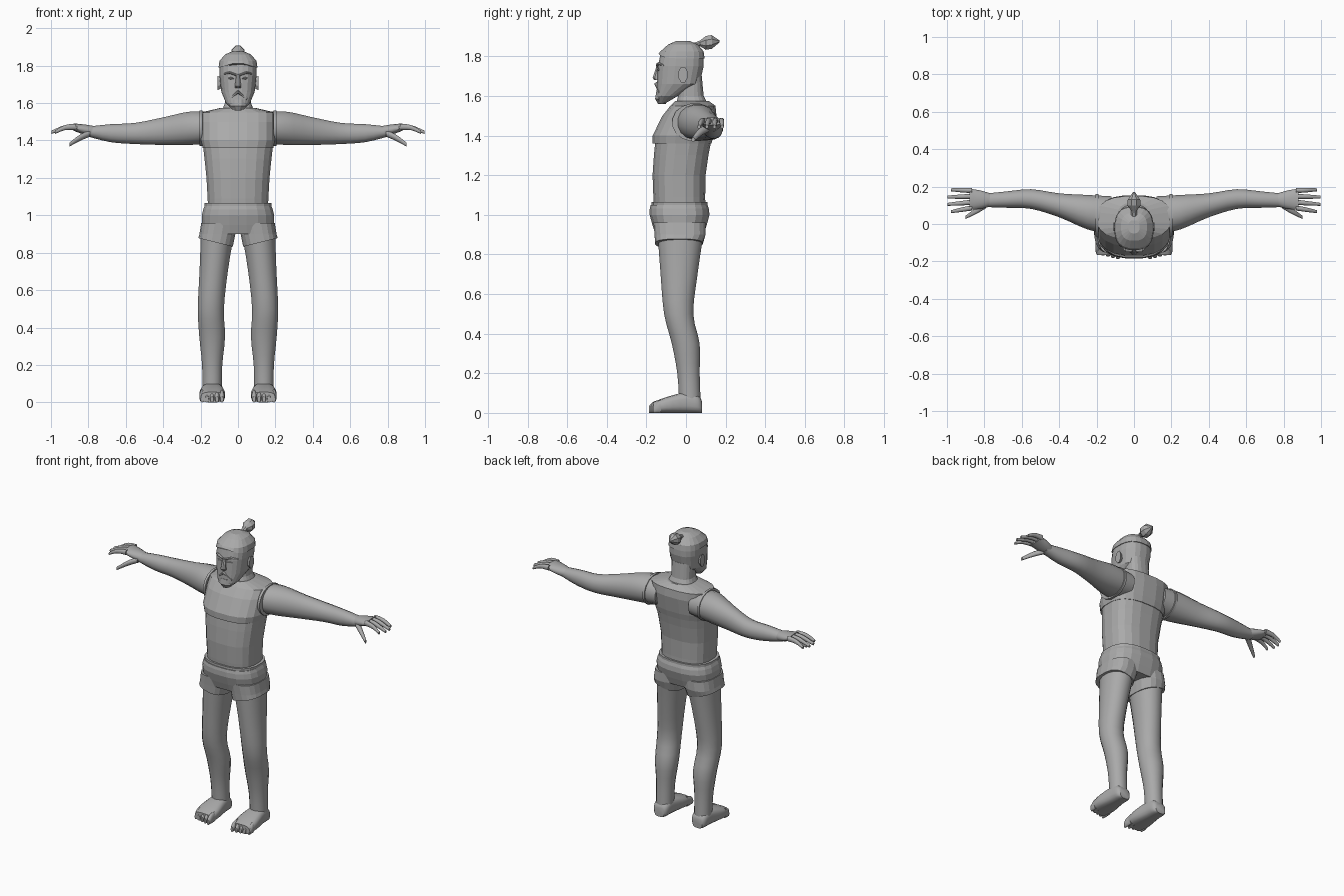
import bpy, bmesh, math
from mathutils import Vector

cube = bpy.data.objects.get("Cube")
if cube:
    bpy.data.objects.remove(cube, do_unlink=True)

clay = bpy.data.materials.new("clay_grey")
clay.use_nodes = True
clay.diffuse_color = (.4, .4, .4, 1)
clay.node_tree.nodes["Principled BSDF"].inputs["Base Color"].default_value = clay.diffuse_color

# Surface styles
FACETED = dict(sides=20, power=2.6, crease=0)
CARVED = dict(sides=8, power=2, crease=0)
ROUNDED = dict(sides=16, power=2.1, steps=3, crease=40)


def level(height, half, front, back, middle=0):
    """Horizontal section: height, then sideways and depth limits."""
    return height, middle - half, middle + half, front, back


def slice_across(x, front, back, bottom, top):
    """Section of a part that runs sideways."""
    return x, front, back, bottom, top


def slice_along(y, middle, half, bottom, top):
    """Section of a part that runs front to back."""
    return y, middle - half, middle + half, bottom, top


def spline(rings, steps):
    """Add in-between sections on a curve through the given ones."""
    last = len(rings) - 1
    dense = []
    for i in range(last):
        before, start, end, after = (rings[max(0, min(last, i + k))] for k in (-1, 0, 1, 2))
        for step in range(steps):
            t = step / steps
            ease_in, ease_out = t * (1 - t) ** 2 / 2, t * t * (1 - t) / 2
            blend = t * t * (3 - 2 * t)
            dense.append([b + (c - b) * blend + (c - a) * ease_in - (d - b) * ease_out
                          for a, b, c, d in zip(before, start, end, after)])
    return dense + [rings[last]]


def curve_power(value, power):
    return math.copysign(abs(value) ** (2 / power), value)


def loft(name, axis, rings, sides, power, crease, steps=1, mirror=1, warp=None):
    """Skin the sections along an axis and close both ends."""
    bm = bmesh.new()
    loops = []
    for t, u_low, u_high, v_low, v_high in spline(rings, steps):
        loop = []
        for k in range(sides):
            angle = math.tau * (k + .5) / sides
            u = (u_low + u_high + (u_high - u_low) * curve_power(math.cos(angle), power)) / 2
            v = (v_low + v_high + (v_high - v_low) * curve_power(math.sin(angle), power)) / 2
            point = Vector({'x': (t, u, v), 'y': (u, t, v), 'z': (u, v, t)}[axis])
            if warp:
                point = warp(point)
            point.x *= mirror
            loop.append(bm.verts.new(point))
        loops.append(loop)
    for lower, upper in zip(loops, loops[1:]):
        for k in range(sides):
            bm.faces.new((lower[k - 1], lower[k], upper[k], upper[k - 1]))
    bm.faces.new(loops[0])
    bm.faces.new(loops[-1])
    bmesh.ops.recalc_face_normals(bm, faces=bm.faces[:])
    mesh = bpy.data.meshes.new(name)
    bm.to_mesh(mesh)
    bm.free()
    mesh.materials.append(clay)
    part = bpy.data.objects.new(name, mesh)
    bpy.context.collection.objects.link(part)
    if crease:
        bpy.ops.object.select_all(action='DESELECT')
        part.select_set(True)
        bpy.context.view_layer.objects.active = part
        bpy.ops.object.shade_smooth_by_angle(angle=math.radians(crease))


# Torso: belly with the chest overlapping it
loft("belly", 'z', [level(height=1, half=.16, front=-.16, back=.1),
                    level(height=1.2, half=.17, front=-.17, back=.1),
                    level(height=1.38, half=.19, front=-.155, back=.13)], steps=2, **FACETED)
loft("chest", 'z', [level(height=1.36, half=.19, front=-.17, back=.13),
                    level(height=1.4, half=.2, front=-.17, back=.14),
                    level(height=1.5, half=.2, front=-.12, back=.155),
                    level(height=1.55, half=.2, front=-.08, back=.15),
                    level(height=1.575, half=.09, front=-.055, back=.115)], **FACETED)

# Shorts: seat and rolled waistband
loft("shorts_seat", 'z', [level(height=.9, half=.19, front=-.155, back=.09),
                          level(height=1, half=.195, front=-.185, back=.12),
                          level(height=1.05, half=.18, front=-.18, back=.11)],
     steps=2, **FACETED)
loft("waistband", 'z', [level(height=z, half=.18, front=-.175, back=.11)
                        for z in (1.04, 1.065)], **FACETED)

# Neck and head with a jutting jaw
loft("neck", 'z', [level(height=1.53, half=.1, front=-.06, back=.125),
                   level(height=1.6, half=.07, front=-.04, back=.09),
                   level(height=1.7, half=.07, front=-.03, back=.08)], **FACETED)
loft("head", 'z', [level(height=1.565, half=.03, front=-.14, back=-.1),
                   level(height=1.6, half=.065, front=-.15, back=-.04),
                   level(height=1.66, half=.09, front=-.147, back=.07),
                   level(height=1.75, half=.1, front=-.143, back=.09),
                   level(height=1.81, half=.1, front=-.13, back=.09)], **FACETED)
loft("beard", 'z', [level(height=1.56, half=.02, front=-.143, back=-.1),
                    level(height=1.585, half=.045, front=-.158, back=-.1),
                    level(height=1.62, half=.05, front=-.152, back=-.1)], **CARVED)
loft("nose", 'z', [level(height=1.68, half=.018, front=-.16, back=-.13),
                   level(height=1.69, half=.018, front=-.17, back=-.13),
                   level(height=1.755, half=.01, front=-.148, back=-.13)], **CARVED)


def hairline(point):
    """Lift the front edge of the hair to a peak in the middle."""
    if point.z < 1.8 and point.y < 0:
        point.z += max(0, .1 - abs(point.x)) * .3
    return point


# Hair swept back into a knot
loft("hair_cap", 'z', [level(height=1.79, half=.105, front=-.14, back=.095),
                       level(height=1.825, half=.1, front=-.13, back=.09),
                       level(height=1.86, half=.07, front=-.09, back=.06),
                       level(height=1.877, half=.03, front=-.05, back=.02)],
     warp=hairline, **FACETED)
loft("topknot", 'y', [slice_along(y=.04, middle=0, half=.02, bottom=1.83, top=1.87),
                      slice_along(y=.07, middle=0, half=.016, bottom=1.85, top=1.88),
                      slice_along(y=.1, middle=0, half=.038, bottom=1.83, top=1.905),
                      slice_along(y=.13, middle=0, half=.036, bottom=1.835, top=1.91),
                      slice_along(y=.17, middle=0, half=.006, bottom=1.87, top=1.88)], **CARVED)


def hem_slope(point):
    """Slant the open end of a shorts leg up toward the outside."""
    if point.z < .88:
        point.z += (point.x - .1) / 4
    return point


for side, sign in (("left", 1), ("right", -1)):
    # Face
    carved = dict(CARVED, mirror=sign)
    loft(side + "_brow", 'x', [slice_across(x=.01, front=-.152, back=-.13, bottom=1.744, top=1.757),
                               slice_across(x=.045, front=-.15, back=-.12, bottom=1.756, top=1.77),
                               slice_across(x=.08, front=-.115, back=-.09, bottom=1.75, top=1.76)],
         **carved)
    loft(side + "_eye", 'x', [slice_across(x=.02, front=-.147, back=-.13, bottom=1.73, top=1.735),
                              slice_across(x=.04, front=-.145, back=-.12, bottom=1.725, top=1.74),
                              slice_across(x=.06, front=-.13, back=-.11, bottom=1.73, top=1.735)],
         **carved)
    loft(side + "_moustache", 'x', [slice_across(x=0, front=-.16, back=-.13, bottom=1.65, top=1.67),
                                    slice_across(x=.05, front=-.14, back=-.1, bottom=1.61, top=1.63)],
         **carved)
    loft(side + "_ear", 'x', [slice_across(x=.085, front=-.035, back=0, bottom=1.68, top=1.735),
                              slice_across(x=.11, front=-.04, back=.01, bottom=1.665, top=1.75)],
         **carved)

    # Arm and the edge of the armhole
    rounded = dict(ROUNDED, mirror=sign)
    loft(side + "_arm", 'x', [slice_across(x=.12, front=-.06, back=.15, bottom=1.385, top=1.55),
                              slice_across(x=.25, front=-.03, back=.157, bottom=1.375, top=1.557),
                              slice_across(x=.4, front=.035, back=.165, bottom=1.375, top=1.525),
                              slice_across(x=.55, front=.08, back=.187, bottom=1.38, top=1.495),
                              slice_across(x=.68, front=.086, back=.175, bottom=1.39, top=1.488),
                              slice_across(x=.8, front=.09, back=.163, bottom=1.42, top=1.475)],
         **rounded)
    loft(side + "_armhole_rim", 'x', [slice_across(x, front=-.07, back=.162, bottom=1.37, top=1.563)
                                      for x in (.19, .205)], **rounded)

    # Hand with spread fingers
    loft(side + "_palm", 'x', [slice_across(x=.77, front=.093, back=.165, bottom=1.418, top=1.478),
                               slice_across(x=.82, front=.08, back=.18, bottom=1.43, top=1.486),
                               slice_across(x=.88, front=.074, back=.19, bottom=1.452, top=1.492)],
         **rounded)
    for i, finger in enumerate(("index", "middle", "ring", "little")):
        root, tip = .086 + i * .031, .066 + i * .039
        bend = (root + tip) / 2
        end = 1 - abs(i - 1.5) ** 2 / 100
        loft(f"{side}_{finger}_finger", 'x',
             [slice_across(x=.865, front=root - .014, back=root + .014, bottom=1.456, top=1.49),
              slice_across(x=.925, front=bend - .012, back=bend + .012, bottom=1.455, top=1.483),
              slice_across(x=end, front=tip - .008, back=tip + .008, bottom=1.435, top=1.453)],
             **rounded)
    loft(side + "_thumb", 'x', [slice_across(x=.79, front=.085, back=.13, bottom=1.42, top=1.455),
                                slice_across(x=.84, front=.055, back=.09, bottom=1.4, top=1.435),
                                slice_across(x=.9, front=.027, back=.045, bottom=1.368, top=1.39)],
         **rounded)

    # Shorts leg and bare leg
    loft(side + "_shorts_leg", 'z', [level(height=.85, middle=.12, half=.093, front=-.157, back=.085),
                                     level(height=.9, middle=.11, half=.097, front=-.16, back=.1),
                                     level(height=.96, middle=.1, half=.097, front=-.165, back=.1)],
         mirror=sign, warp=hem_slope, **FACETED)
    loft(side + "_leg", 'z', [level(height=.05, middle=.138, half=.052, front=-.035, back=.075),
                              level(height=.2, middle=.138, half=.055, front=-.045, back=.07),
                              level(height=.35, middle=.138, half=.07, front=-.073, back=.07),
                              level(height=.5, middle=.145, half=.071, front=-.112, back=.038),
                              level(height=.7, middle=.13, half=.077, front=-.13, back=.06),
                              level(height=.9, middle=.11, half=.09, front=-.145, back=.09)],
         **rounded)

    # Foot and toes on a flat sole
    loft(side + "_foot", 'y', [slice_along(y=.08, middle=.138, half=.035, bottom=0, top=.06),
                               slice_along(y=.06, middle=.138, half=.05, bottom=0, top=.09),
                               slice_along(y=0, middle=.138, half=.056, bottom=0, top=.105),
                               slice_along(y=-.1, middle=.138, half=.07, bottom=0, top=.08),
                               slice_along(y=-.165, middle=.138, half=.06, bottom=0, top=.055)],
         **dict(rounded, power=3))
    for i in range(5):
        across, tip = .086 + i * .0265, i * .006 - .187
        loft(f"{side}_toe_{i + 1}", 'y',
             [slice_along(y=-.125, middle=across, half=.013, bottom=0, top=.068),
              slice_along(y=tip + .02, middle=across, half=.014, bottom=0, top=.056),
              slice_along(y=tip, middle=across, half=.008, bottom=0, top=.034)], **rounded)
